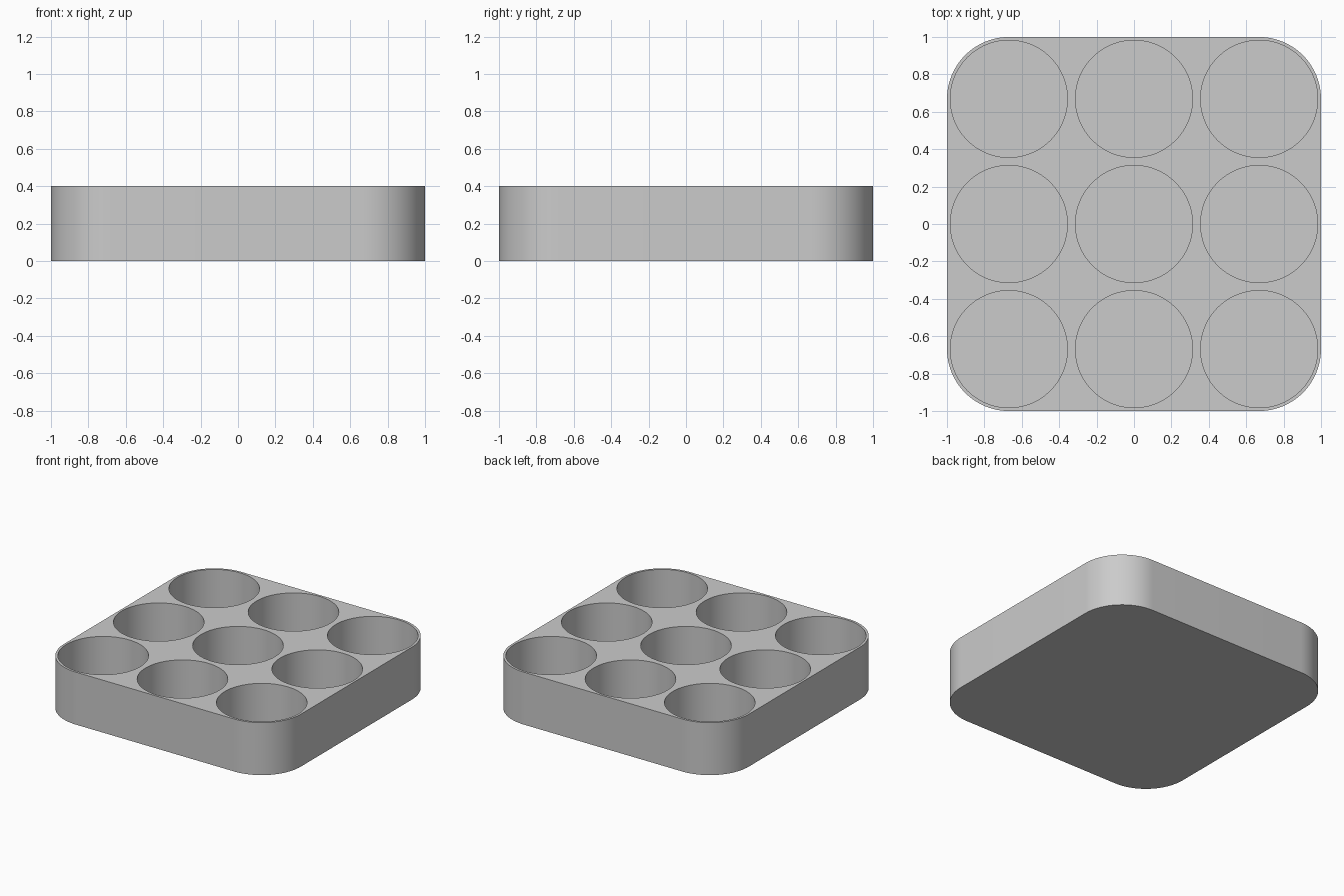
import bpy
import bmesh
from mathutils import Matrix

HEIGHT = 0.4
CORNER = 0.332    # corner radius, concentric with the corner pockets
PITCH = 0.669     # pocket spacing
POCKET = 0.313    # pocket radius
FLOOR = 0.04

cube = bpy.data.objects.get("Cube")
if cube:
    bpy.data.objects.remove(cube, do_unlink=True)

grey = bpy.data.materials.new("plain grey")
grey.use_nodes = True
colour = (0.6, 0.6, 0.6, 1)
grey.diffuse_color = colour
grey.node_tree.nodes["Principled BSDF"].inputs["Base Color"].default_value = colour


def make_object(name, bm):
    mesh = bpy.data.meshes.new(name)
    bm.to_mesh(mesh)
    bm.free()
    mesh.materials.append(grey)
    obj = bpy.data.objects.new(name, mesh)
    bpy.context.collection.objects.link(obj)
    return obj


# Tray block with rounded upright corners
bm = bmesh.new()
bmesh.ops.create_cube(bm, size=1, matrix=Matrix.Translation((0, 0, HEIGHT / 2))
                      @ Matrix.Diagonal((2, 2, HEIGHT, 1)))
uprights = [e for e in bm.edges if abs(e.verts[0].co.z - e.verts[1].co.z) > 0.1]
bmesh.ops.bevel(bm, geom=uprights, offset=CORNER, offset_type='OFFSET',
                segments=24, profile=0.5, affect='EDGES')
tray = make_object("tray", bm)

# Three by three grid of round pocket cutters
bm = bmesh.new()
for column in (-1, 0, 1):
    for row in (-1, 0, 1):
        bmesh.ops.create_cone(
            bm, cap_ends=True, segments=96, radius1=POCKET, radius2=POCKET, depth=HEIGHT,
            matrix=Matrix.Translation((column * PITCH, row * PITCH, FLOOR + HEIGHT / 2)))
cutter = make_object("pocket_cutter", bm)
cutter.hide_render = True

# Cut the pockets and drop the cutter
cut = tray.modifiers.new("pockets", 'BOOLEAN')
cut.operation = 'DIFFERENCE'
cut.solver = 'EXACT'
cut.object = cutter
for obj in bpy.context.selected_objects:
    obj.select_set(False)
bpy.context.view_layer.objects.active = tray
tray.select_set(True)
bpy.ops.object.modifier_apply(modifier=cut.name)
bpy.data.objects.remove(cutter, do_unlink=True)

# Smooth round walls with crisp rims
bpy.ops.object.shade_smooth_by_angle(angle=0.6)
